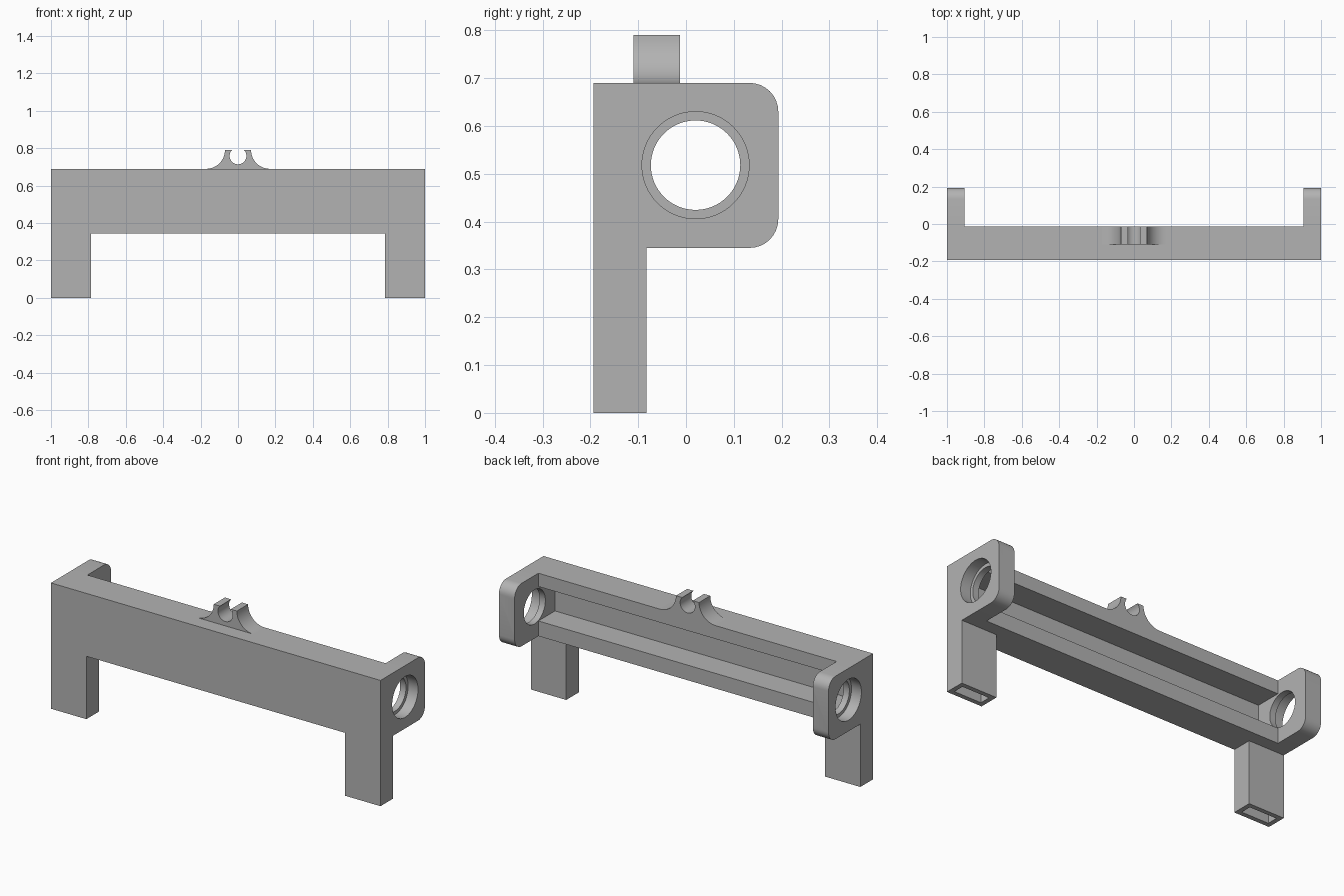
import bpy, math
from mathutils import Vector

if "Cube" in bpy.data.objects:
    bpy.data.objects.remove(bpy.data.objects["Cube"], do_unlink=True)

grey = bpy.data.materials.new("plain grey plastic")
grey.use_nodes = True
grey.diffuse_color = (0.45, 0.45, 0.45, 1)
grey.node_tree.nodes["Principled BSDF"].inputs["Base Color"].default_value = (0.45, 0.45, 0.45, 1)

FRONT, BACK, REAR = -0.193, -0.013, 0.193
LOW, HIGH = 0.345, 0.69
INNER = 0.905


def prism(name, outline, axis, start, end):
    """Extrude a 2D outline along x (outline is y,z) or y (outline is x,z)."""
    def place(p, d):
        return (d, p[0], p[1]) if axis == "x" else (p[0], d, p[1])
    n = len(outline)
    verts = [place(p, start) for p in outline] + [place(p, end) for p in outline]
    faces = [list(range(n)), list(range(2 * n - 1, n - 1, -1))]
    faces += [[i, i + n, (i + 1) % n + n, (i + 1) % n] for i in range(n)]
    mesh = bpy.data.meshes.new(name)
    mesh.from_pydata(verts, [], faces)
    ob = bpy.data.objects.new(name, mesh)
    bpy.context.collection.objects.link(ob)
    mesh.materials.append(grey)
    bpy.context.view_layer.objects.active = ob
    bpy.ops.object.mode_set(mode="EDIT")
    bpy.ops.mesh.select_all(action="SELECT")
    bpy.ops.mesh.normals_make_consistent(inside=False)
    bpy.ops.object.mode_set(mode="OBJECT")
    return ob


def box(name, x, y, z):
    return prism(name, [(y[0], z[0]), (y[1], z[0]), (y[1], z[1]), (y[0], z[1])], "x", *x)


def arc(cx, cz, r, a0, a1, steps):
    angles = [math.radians(a0 + (a1 - a0) * i / steps) for i in range(steps + 1)]
    return [(cx + r * math.cos(a), cz + r * math.sin(a)) for a in angles]


def combine(target, tool, operation):
    """Apply an exact boolean and discard the tool."""
    mod = target.modifiers.new(operation, "BOOLEAN")
    mod.operation, mod.solver, mod.object = operation, "EXACT", tool
    tool.hide_render = True
    bpy.context.view_layer.objects.active = target
    bpy.ops.object.modifier_apply(modifier=mod.name)
    bpy.data.objects.remove(tool, do_unlink=True)


def finish(ob):
    bpy.ops.object.select_all(action="DESELECT")
    ob.select_set(True)
    bpy.context.view_layer.objects.active = ob
    bpy.ops.object.shade_smooth_by_angle(angle=math.radians(30))


# Main beam with legs, one front outline
frame = prism("bridge_frame", [(-1, 0), (-0.785, 0), (-0.785, LOW), (0.785, LOW),
                               (0.785, 0), (1, 0), (1, HIGH), (-1, HIGH)], "y", FRONT, -0.083)

# Rear depth of the beam
combine(frame, box("beam_rear", (-1, 1), (-0.15, BACK), (LOW, HIGH)), "UNION")

# End plates with rounded rear corners
R = 0.06
plate = [(FRONT, LOW)] + arc(REAR - R, LOW + R, R, -90, 0, 8)
plate += arc(REAR - R, HIGH - R, R, 0, 90, 8) + [(FRONT, HIGH)]
for side in (-1, 1):
    combine(frame, prism("end_plate", plate, "x", side * INNER, side), "UNION")

# Open channel along the back of the beam
combine(frame, box("channel_cutter", (-INNER, INNER), (-0.157, 0.3), (0.428, 0.617)), "DIFFERENCE")

# Stepped round holes in the plates and slots up the legs
for side in (-1, 1):
    through = arc(0.02, 0.518, 0.0935, 0, 360, 64)[:-1]
    recess = arc(0.02, 0.518, 0.112, 0, 360, 64)[:-1]
    combine(frame, prism("hole_cutter", through, "x", side * 0.88, side * 1.1), "DIFFERENCE")
    combine(frame, prism("recess_cutter", recess, "x", side * 0.94, side * 1.1), "DIFFERENCE")
    slot_x = sorted((side * 0.81, side * 0.975))
    combine(frame, box("slot_cutter", slot_x, (-0.168, -0.108), (-0.1, LOW)), "DIFFERENCE")
finish(frame)

# Cable clip: flared foot on both sides, round seat open at the top
TOP = 0.79
seat = math.degrees(math.asin((TOP - 0.759) / 0.045))
clip_outline = arc(0.17, TOP, 0.1, 270, 180, 14)
clip_outline += arc(0, 0.759, 0.045, seat, -180 - seat, 32)
clip_outline += arc(-0.17, TOP, 0.1, 0, -90, 14)
clip = prism("cable_clip", clip_outline, "y", -0.11, BACK)
finish(clip)
